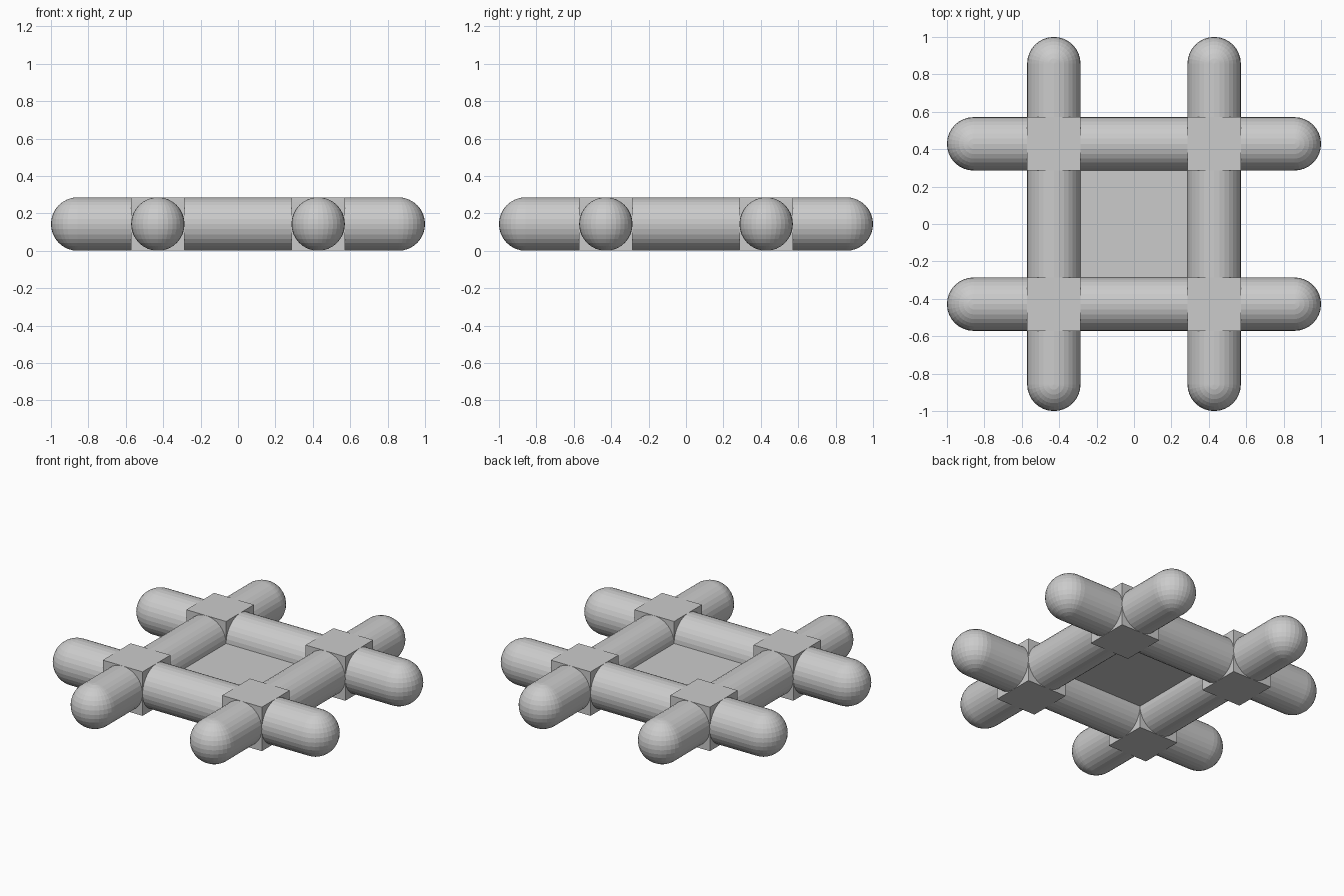
import bpy
from math import pi

if "Cube" in bpy.data.objects:
    bpy.data.objects.remove(bpy.data.objects["Cube"])

U = 2 / 7          # rod diameter and joint cube size
R = U / 2          # rod radius, also the mid height
OFF = 1.5 * U      # rod offset from the centre
END = 1 - R        # centre of each rounded rod end


def rod(name, axis, offset):
    """Straight round bar along x or y with a ball at each end."""
    rot = (0, pi / 2, 0) if axis == 'x' else (pi / 2, 0, 0)

    def place(t):
        return (t, offset, R) if axis == 'x' else (offset, t, R)

    bpy.ops.mesh.primitive_cylinder_add(vertices=32, radius=R, depth=2 * END,
                                        end_fill_type='NOTHING',
                                        location=place(0), rotation=rot)
    bpy.context.object.name = name
    for end, label in ((-END, "start"), (END, "end")):
        bpy.ops.mesh.primitive_uv_sphere_add(segments=32, ring_count=16,
                                             radius=R, location=place(end))
        bpy.context.object.name = f"{name}_{label}_cap"


# Four crossing rods
for s, side in ((-1, "front"), (1, "back")):
    rod(f"{side}_rod", 'x', s * OFF)
for s, side in ((-1, "left"), (1, "right")):
    rod(f"{side}_rod", 'y', s * OFF)

# Square joint block at each crossing
for sx, side in ((-1, "left"), (1, "right")):
    for sy, depth in ((-1, "front"), (1, "back")):
        bpy.ops.mesh.primitive_cube_add(size=U, location=(sx * OFF, sy * OFF, R))
        bpy.context.object.name = f"{depth}_{side}_joint"

# Thin centre panel at mid height
bpy.ops.mesh.primitive_plane_add(size=2 * U, location=(0, 0, R))
bpy.context.object.name = "centre_panel"
